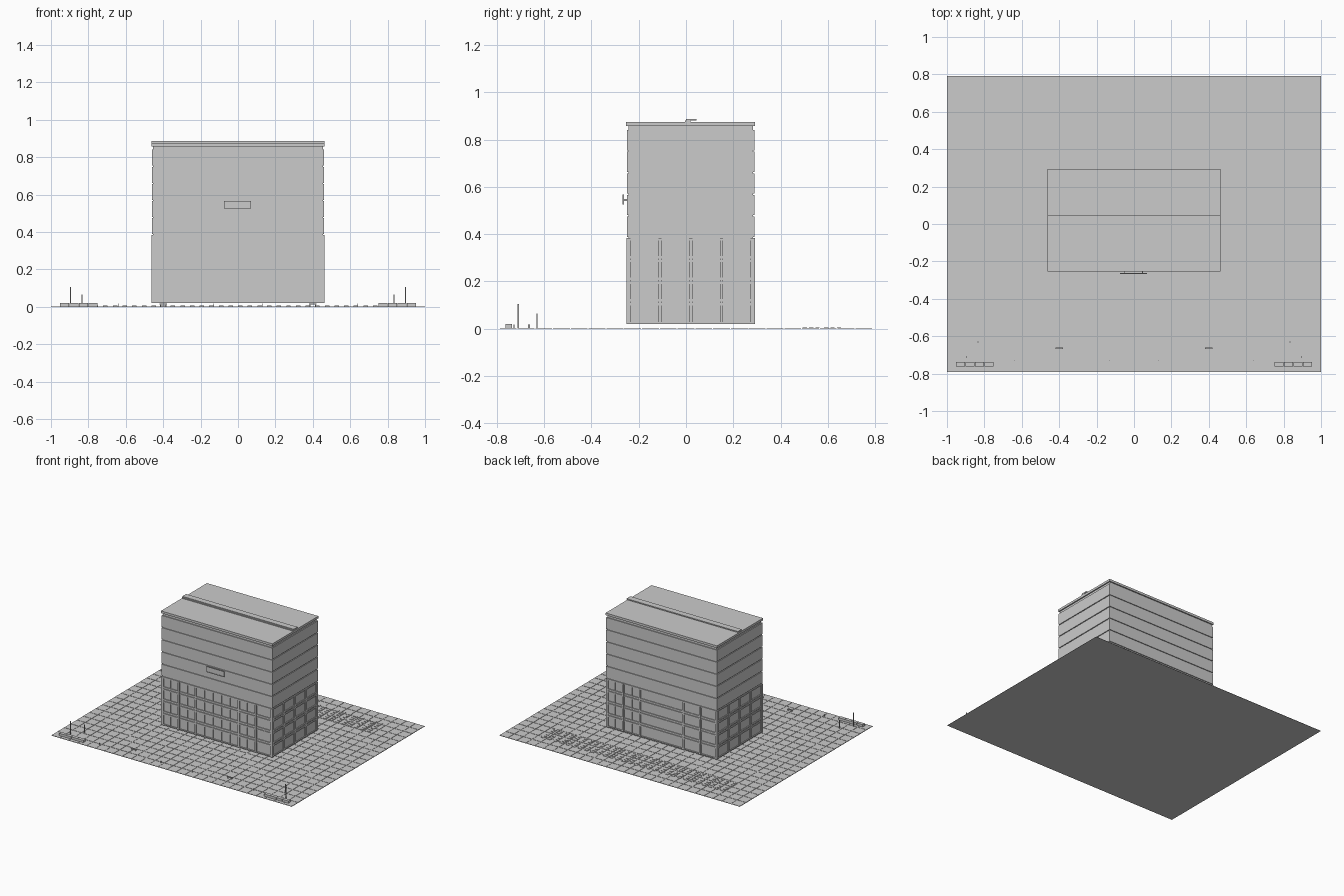
import bpy
import bmesh
from mathutils import Matrix, Vector

if "Cube" in bpy.data.objects:
    bpy.data.objects.remove(bpy.data.objects["Cube"])

grey = bpy.data.materials.new("concrete_grey")
grey.use_nodes = True
grey.diffuse_color = (0.6, 0.6, 0.6, 1)
grey.node_tree.nodes["Principled BSDF"].inputs["Base Color"].default_value = grey.diffuse_color


def add_box(bm, x0, x1, y0, y1, z0, z1):
    size = Vector((x1 - x0, y1 - y0, z1 - z0))
    mid = Vector((x0 + x1, y0 + y1, z0 + z1)) / 2
    bmesh.ops.create_cube(bm, size=1, matrix=Matrix.Translation(mid) @ Matrix.Diagonal(size).to_4x4())


def make(name, boxes):
    """One object from a list of (x0, x1, y0, y1, z0, z1) boxes."""
    bm = bmesh.new()
    for box in boxes:
        add_box(bm, *box)
    mesh = bpy.data.meshes.new(name)
    bm.to_mesh(mesh)
    bm.free()
    mesh.materials.append(grey)
    obj = bpy.data.objects.new(name, mesh)
    bpy.context.collection.objects.link(obj)


def centred(x, y, w, d, z0, z1):
    return (x - w / 2, x + w / 2, y - d / 2, y + d / 2, z0, z1)


# Plaza: thin base with square paving slabs
W, D, NX, NY = 2.0, 1.58, 27, 21
make("plaza_base", [centred(0, 0, W, D, 0, 0.001)])
tx, ty, gap = W / NX, D / NY, 0.004
make("paving_slabs", [
    centred((i - NX // 2) * tx, (j - NY // 2) * ty, tx - gap, ty - gap, 0.001, 0.003)
    for i in range(NX) for j in range(NY)])

# Building shell: recessed core with a cladding band per upper floor
X, Y0, Y1 = 0.46, -0.25, 0.29
BASE, FLOOR, JOINT = 0.02, 0.0915, 0.006
levels = [BASE + FLOOR * i for i in range(10)]
r = 0.006
make("building_core", [(-X + r, X - r, Y0 + r, Y1 - r, BASE, 0.86)])
make("upper_cladding", [
    (-X, X, Y0, Y1, z + JOINT / 2, min(z + FLOOR - JOINT / 2, 0.85)) for z in levels[4:9]])

# Glazed lower floors: spandrels, corner posts and mullions
bands = [(-X, X, Y0, Y1, BASE, BASE + 0.008)]
for z in levels[1:5]:
    bands.append((-X, X, Y0, Y1, z - 0.013, z - JOINT / 2))
    if z != levels[4]:
        bands.append((-X, X, Y0, Y1, z + JOINT / 2, z + 0.014))
make("lower_spandrels", bands)

top = levels[4] - JOINT / 2
posts = []
for x in (-0.32, -0.18, 0.18, 0.32):
    posts += [centred(x, y, 0.014, 0.009, BASE, top) for y in (Y0 + 0.0025, Y1 - 0.0025)]
for y in (-0.11, 0.02, 0.15):
    posts += [centred(x, y, 0.009, 0.014, BASE, top) for x in (-X + 0.0025, X - 0.0025)]
for x in (-X + 0.007, X - 0.007):
    posts += [centred(x, y, 0.018, 0.018, BASE, top) for y in (Y0 + 0.007, Y1 - 0.007)]
make("window_mullions", posts)

# Slim window bars between the main mullions
bars = []
for i in range(1, 13):
    x = -X + 2 * X * i / 13
    bars += [centred(x, y, 0.004, 0.004, BASE, top) for y in (Y0 + 0.005, Y1 - 0.005)]
make("window_bars", bars)

# Roof: overhanging slab and raised spine
make("roof_slab", [(-X - 0.003, X + 0.003, Y0 - 0.003, Y1 + 0.003, 0.858, 0.875)])
make("roof_spine", [(-X - 0.003, X + 0.003, 0.0, 0.045, 0.88, 0.888),
                    (-X - 0.002, X + 0.002, -0.005, 0.02, 0.865, 0.882)])

# Blank sign panel with raised border
sx0, sx1, sz0, sz1, t = -0.075, 0.07, 0.525, 0.567, 0.004
make("sign_panel", [(sx0, sx1, -0.265, -0.262, sz0, sz1)])
make("sign_border", [
    (sx0, sx1, -0.268, -0.262, sz0, sz0 + t), (sx0, sx1, -0.268, -0.262, sz1 - t, sz1),
    (sx0, sx0 + t, -0.268, -0.262, sz0, sz1), (sx1 - t, sx1, -0.268, -0.262, sz0, sz1)])
make("sign_brackets", [centred(x, -0.256, 0.004, 0.014, 0.54, 0.548) for x in (-0.05, 0.045)])

# Rear rows of paired parking pavers
pavers = []
for i in range(30):
    x = -0.76 + i * 0.0515
    for y0 in (0.49, 0.58):
        pavers += [centred(x, y0 + 0.013 + k * 0.027, 0.024, 0.018, 0.003, 0.006) for k in range(3)]
make("rear_pavers", pavers)

# Street furniture, repeated on both sides
planters, poles, benches, bollards = [], [], [], []
for s in (-1, 1):
    for k in range(4):
        planters.append(centred(s * (0.775 + k * 0.051), -0.75, 0.049, 0.026, 0.003, 0.02))
    poles += [centred(s * 0.895, -0.71, 0.005, 0.005, 0, 0.105),
              centred(s * 0.835, -0.63, 0.005, 0.005, 0, 0.065)]
    benches.append(centred(s * 0.4, -0.665, 0.042, 0.009, 0.012, 0.017))
    benches += [centred(s * 0.4 + dx, -0.665, 0.005, 0.008, 0, 0.012) for dx in (-0.015, 0.015)]
    bollards += [centred(s * x, -0.728, 0.004, 0.004, 0, 0.017) for x in (0.13, 0.64)]
make("planters", planters)
make("lamp_poles", poles)
make("benches", benches)
make("bollards", bollards)
